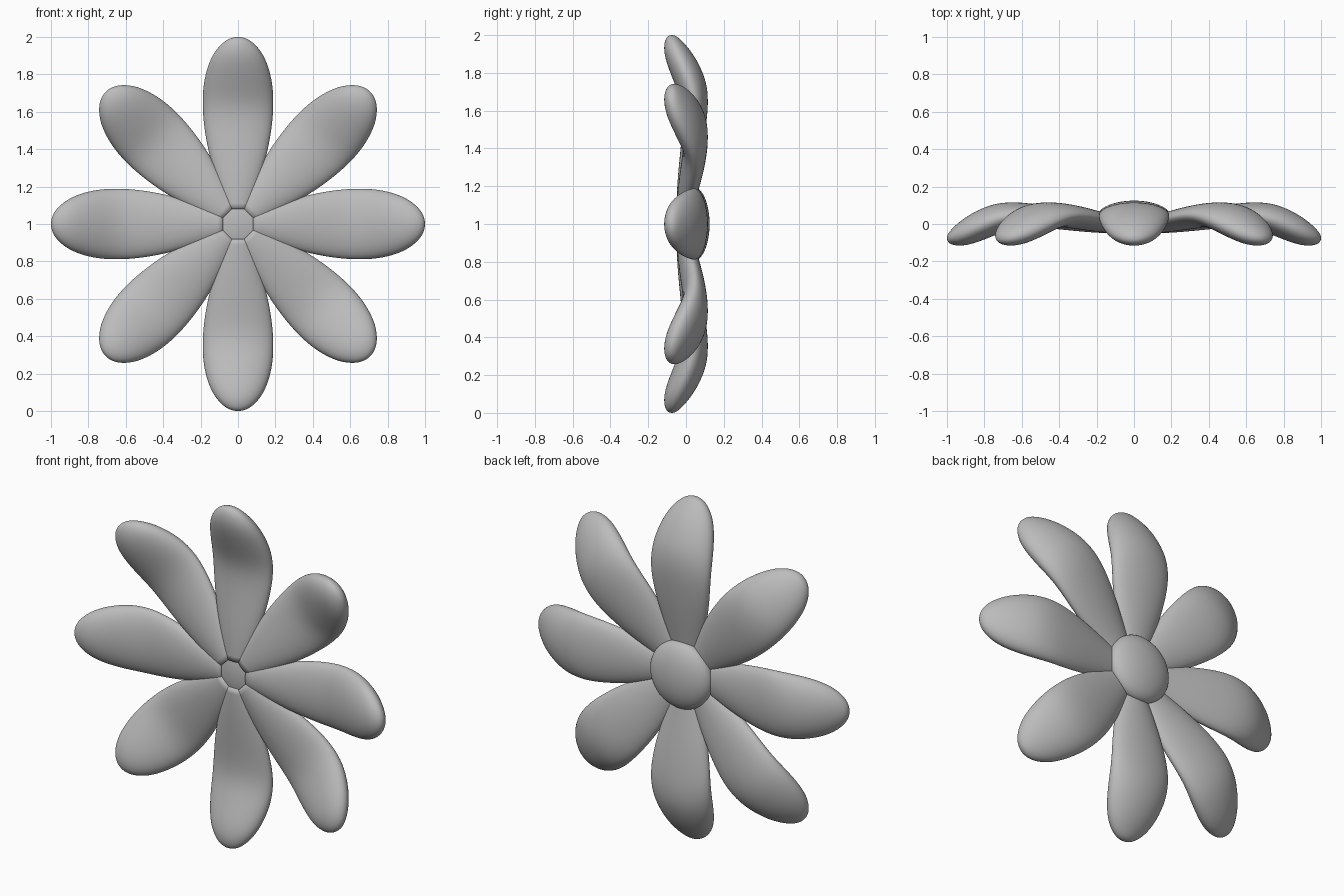
import bpy
import bmesh
from math import cos, sin, pi
from mathutils import Matrix, Vector

cube = bpy.data.objects.get("Cube")
if cube:
    bpy.data.objects.remove(cube, do_unlink=True)

grey = bpy.data.materials.new("plain grey")
grey.use_nodes = True
colour = (0.5, 0.5, 0.5, 1)
grey.diffuse_color = colour
grey.node_tree.nodes["Principled BSDF"].inputs["Base Color"].default_value = colour

CENTRE = Matrix.Translation((0, 0, 1))
SIDES = 16

# Petal sections: distance from centre, half width, front depth, back depth
SECTIONS = [
    (0.08, 0.07, -0.05, 0.03),
    (0.20, 0.11, -0.05, 0.05),
    (0.40, 0.167, -0.03, 0.09),
    (0.55, 0.19, -0.015, 0.112),
    (0.65, 0.195, -0.025, 0.12),
    (0.75, 0.19, -0.065, 0.112),
    (0.85, 0.165, -0.105, 0.07),
    (0.92, 0.13, -0.12, 0.025),
    (0.97, 0.085, -0.114, -0.02),
    (0.993, 0.045, -0.1, -0.048),
    (1.0, 0.014, -0.083, -0.066),
]


def finish(name, bm):
    bmesh.ops.recalc_face_normals(bm, faces=bm.faces)
    mesh = bpy.data.meshes.new(name)
    bm.to_mesh(mesh)
    bm.free()
    mesh.materials.append(grey)
    mesh.shade_smooth()
    obj = bpy.data.objects.new(name, mesh)
    bpy.context.collection.objects.link(obj)
    return obj


def petal(name, angle):
    """Loft elliptical sections outward, curling the tip to the front."""
    bm = bmesh.new()
    turn = CENTRE @ Matrix.Rotation(angle, 4, 'Y')
    rings = []
    for r, width, front, back in SECTIONS:
        mid, depth = (front + back) / 2, (back - front) / 2
        rings.append([bm.verts.new(turn @ Vector((
            width * cos(2 * pi * i / SIDES),
            mid + depth * sin(2 * pi * i / SIDES), r)))
            for i in range(SIDES)])
    for a, b in zip(rings, rings[1:]):
        for i in range(SIDES):
            j = (i + 1) % SIDES
            bm.faces.new((a[i], a[j], b[j], b[i]))
    bm.faces.new(rings[0])
    bm.faces.new(rings[-1])
    # Keep the inner end crisp
    crease = bm.edges.layers.float.new("crease_edge")
    for i in range(SIDES):
        bm.edges.get((rings[0][i], rings[0][i - 1]))[crease] = 1
    obj = finish(name, bm)
    sub = obj.modifiers.new("smooth", 'SUBSURF')
    sub.levels = sub.render_levels = 2


for n in range(8):
    petal(f"petal_{n + 1}", n * pi / 4)

# Domed flower centre, raised on the back
bm = bmesh.new()
bmesh.ops.create_uvsphere(
    bm, u_segments=48, v_segments=24, radius=1,
    matrix=CENTRE @ Matrix.Translation((0, 0.04, 0))
    @ Matrix.Diagonal((0.195, 0.085, 0.195, 1)))
finish("flower_centre", bm)
